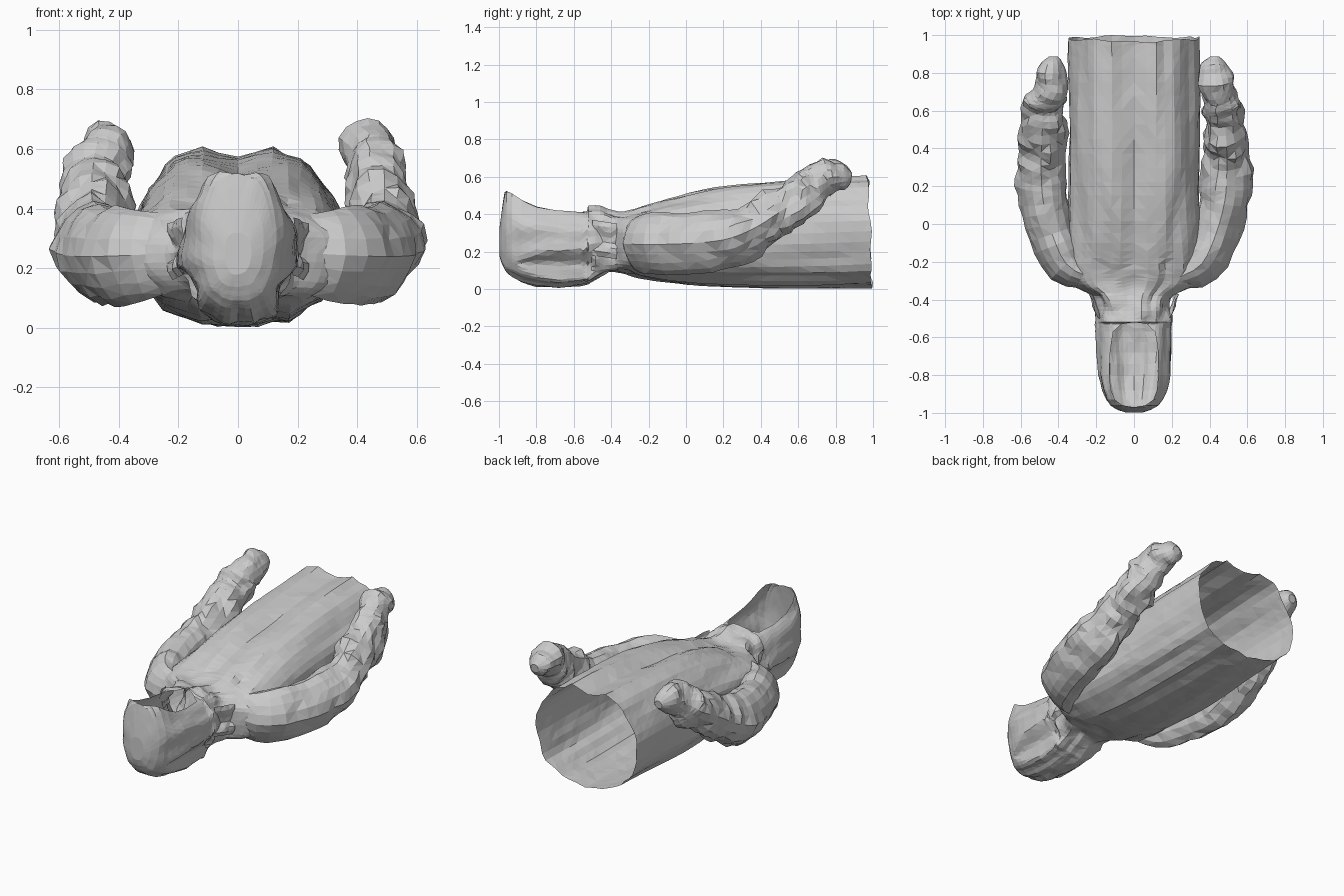
import bpy, bmesh, math
from mathutils import Vector, noise

if "Cube" in bpy.data.objects:
    bpy.data.objects.remove(bpy.data.objects["Cube"])


def catmull(keys, steps):
    """Smoothly interpolate rows of numbers."""
    out = []
    for i in range(len(keys) - 1):
        a, b = keys[max(i - 1, 0)], keys[i]
        c, d = keys[i + 1], keys[min(i + 2, len(keys) - 1)]
        for k in range(steps):
            t = k / steps
            out.append([0.5 * (2 * q + (r - p) * t + (2 * p - 5 * q + 4 * r - s) * t * t
                               + (3 * q - p - 3 * r + s) * t ** 3)
                        for p, q, r, s in zip(a, b, c, d)])
    out.append(list(keys[-1]))
    return out


def lerp_rows(keys, steps):
    out = []
    for a, b in zip(keys, keys[1:]):
        out += [[p + (q - p) * k / steps for p, q in zip(a, b)] for k in range(steps)]
    return out + [list(keys[-1])]


def loft(name, rings, cap_last=False):
    """Skin rows of points into a faceted cloth sheet."""
    bm = bmesh.new()
    rows = [[bm.verts.new(p) for p in r] for r in rings]
    for r0, r1 in zip(rows, rows[1:]):
        for i in range(len(r0) - 1):
            bm.faces.new((r0[i], r0[i + 1], r1[i + 1], r1[i]))
    if cap_last:
        bm.faces.new(rows[-1][:-1])
    bmesh.ops.remove_doubles(bm, verts=bm.verts, dist=0.0004)
    bmesh.ops.triangulate(bm, faces=bm.faces)
    bmesh.ops.recalc_face_normals(bm, faces=bm.faces)
    me = bpy.data.meshes.new(name)
    bm.to_mesh(me)
    bm.free()
    ob = bpy.data.objects.new(name, me)
    bpy.context.collection.objects.link(ob)
    return ob


def spow(v, e):
    return math.copysign(abs(v) ** e, v)


def slice_ring(y, w, zb, zt, gap, wrinkle, n=44):
    """Cross-section in the XZ plane, seam or opening at the top."""
    e = 0.85
    amax = math.pi
    if gap > 0.004:
        amax = math.pi - math.asin(min(1, (gap / w)) ** (1 / e))
    top = 1 - spow(math.cos(amax), e)
    pts = []
    for i in range(n + 1):
        a = -amax + 2 * amax * i / n
        x = w * spow(math.sin(a), e)
        if i in (0, n) and gap <= 0.004:
            x = 0
        z = zb + (zt - zb) * (1 - spow(math.cos(a), e)) / top
        if y < -0.5 and z < 0.2:
            # hood is pinched in at the nape
            lim = 0.13 + 0.06 * max(0, (z - .14) / .06)
            x = max(-lim, min(lim, x))
        pts.append(Vector((x, y, z)))
    mid = Vector((0, y, (zb + zt) / 2))
    for p in pts:
        d = (p - mid).normalized()
        # pleats follow the cloth toward the neck
        f = noise.noise(Vector((p.x / w * 4.2, y * 1.7, p.z * 11)))
        g = noise.noise(Vector((p.x * 14, y * 14, p.z * 14)))
        p += d * (0.022 * f * min(1, w / 0.3) + wrinkle * g)
        p.z = max(p.z, 0.002)
    return pts


# Torso: hem to neck (y, half width, bottom, top)
torso = [(0.985, .345, .015, .605), (0.75, .345, .008, .595), (0.45, .345, .008, .575),
         (0.15, .345, .015, .54), (-0.1, .36, .035, .48), (-0.24, .37, .06, .43),
         (-0.32, .33, .085, .41), (-0.38, .22, .09, .41), (-0.44, .19, .075, .43),
         (-0.52, .20, .03, .445)]
rings = []
for y, w, zb, zt in catmull(torso, 4):
    wr = 0.02 if y < -0.37 else (0.012 if y < -0.2 else 0.004)
    ring = slice_ring(y, w, zb, zt, 0, wr)
    for p in ring:
        if p.z > (zb + zt) / 2 and y > -0.36:
            # sunken front closure between two rounded ridges
            p.z += (0.012 * math.exp(-((abs(p.x) - .13) / .07) ** 2)
                    - 0.03 * math.exp(-(p.x / .07) ** 2)) * min(1, (y + .36) / .6)
        if y > 0.97:
            p.y += 0.02 * noise.noise(p * 7) - 0.03 * (p.z / .6) + 0.012
    rings.append(ring)
loft("jacket_torso", rings)

# Hood: open at the face, closed at the crown
hood = [(-0.52, .20, .03, .445, .0), (-0.53, .20, .028, .425, .07), (-0.57, .20, .018, .41, .11),
        (-0.68, .197, .008, .415, .125), (-0.80, .188, .018, .44, .13), (-0.88, .168, .04, .475, .12),
        (-0.93, .148, .065, .505, .10), (-0.96, .125, .09, .52, .06), (-0.97, .11, .105, .515, .0),
        (-0.985, .085, .135, .42, .0), (-0.998, .045, .18, .32, .0)]
loft("hood", [slice_ring(*r, 0.02 if r[0] > -.55 else 0.006) for r in lerp_rows(hood, 2)],
     cap_last=True)

# Sleeves: centre x, y, z, half width, half height, crumple
sleeve = [(.22, -.29, .25, .06, .13, .005), (.355, -.215, .24, .115, .16, .012),
          (.435, -.05, .24, .125, .165, .012), (.48, .12, .25, .132, .165, .015),
          (.49, .25, .275, .137, .155, .02), (.49, .38, .335, .12, .135, .035),
          (.485, .49, .41, .115, .125, .035), (.475, .60, .48, .11, .118, .035),
          (.46, .66, .525, .10, .11, .04), (.45, .70, .56, .085, .095, .025),
          (.435, .735, .588, .088, .105, .03), (.43, .80, .60, .085, .085, .03),
          (.428, .855, .598, .06, .06, .025), (.428, .885, .595, .025, .025, .0)]


def build_sleeve(name, side, seed):
    rows = catmull(sleeve, 3)
    out = []
    for i, (x, y, z, w, h, cr) in enumerate(rows):
        a = Vector(rows[max(i - 1, 0)][:3])
        b = Vector(rows[min(i + 1, len(rows) - 1)][:3])
        tan = (b - a).normalized()
        across = tan.cross(Vector((0, 0, 1))).normalized()
        up = across.cross(tan)
        ring = []
        for k in range(16):
            t = 2 * math.pi * k / 16
            c, s = math.cos(t), math.sin(t)
            d = across * c * w + up * s * h
            # outer edge of the upper arm is flattened to a crease
            if c > 0 and y < .4:
                d *= 1 - c * abs(s) * (.3 if s < 0 else .14)
            p = Vector((x, y, z)) + d
            q = Vector((p.x * 9 + seed, p.y * 13, p.z * 9))
            p += d.normalized() * cr * noise.noise(q) * 1.2
            p.x *= side
            ring.append(p)
        out.append(ring + [ring[0].copy()])
    loft(name, out, cap_last=True)


build_sleeve("sleeve_right", 1, 0.0)
build_sleeve("sleeve_left", -1, 7.3)

# Crumpled collar folds on both sides of the neck
for side, label in ((1, "right"), (-1, "left")):
    fold = []
    for i in range(8):
        t = i / 7
        row = []
        for k in range(5):
            s = k / 4
            p = Vector((.225 - .045 * s + .012 * math.sin(t * 9), -.37 - .13 * s,
                        .16 + .19 * t + .02 * s))
            p.x += .02 * noise.noise(p * 22)
            row.append(Vector((p.x * side, p.y, p.z)))
        fold.append(row)
    loft("collar_fold_" + label, fold)
